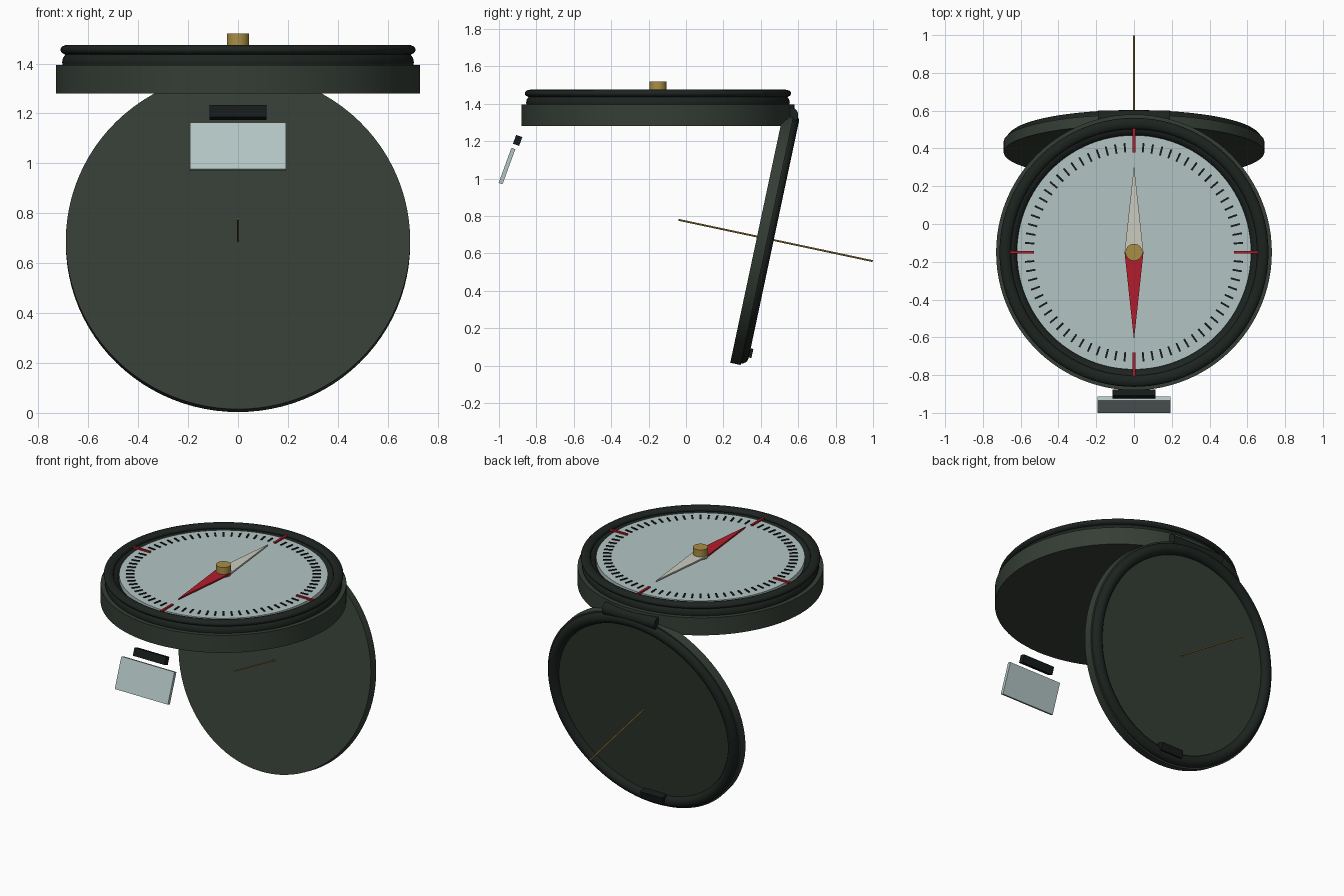
import bpy, bmesh
from math import radians, sin, cos
from mathutils import Matrix, Vector

if "Cube" in bpy.data.objects:
    bpy.data.objects.remove(bpy.data.objects["Cube"])


def mat(name, r, g, b):
    m = bpy.data.materials.new(name)
    m.diffuse_color = (r, g, b, 1)
    m.use_nodes = True
    m.node_tree.nodes["Principled BSDF"].inputs["Base Color"].default_value = m.diffuse_color
    return m


GREEN = mat("olive_green", 0.035, 0.048, 0.036)
DARK = mat("dark_green", 0.012, 0.017, 0.014)
BLACK = mat("black", 0.008, 0.01, 0.01)
GLASS = mat("pale_glass", 0.45, 0.56, 0.55)
RED = mat("red", 0.45, 0.012, 0.025)
WHITE = mat("off_white", 0.6, 0.6, 0.53)
BRASS = mat("brass", 0.4, 0.27, 0.06)

CY = -0.15                                                   # body centre in y
BODY = Matrix.Translation((0, CY, 0))
LID = Matrix.Translation((0, 0.38, 0.69)) @ Matrix.Rotation(radians(-102), 4, 'X')


def finish(name, bm, m, xf=Matrix(), smooth=True):
    bmesh.ops.recalc_face_normals(bm, faces=bm.faces)
    me = bpy.data.meshes.new(name)
    bm.to_mesh(me)
    bm.free()
    ob = bpy.data.objects.new(name, me)
    bpy.context.collection.objects.link(ob)
    me.materials.append(m)
    ob.matrix_world = xf
    if smooth:
        bpy.ops.object.select_all(action='DESELECT')
        ob.select_set(True)
        bpy.context.view_layer.objects.active = ob
        bpy.ops.object.shade_smooth_by_angle(angle=radians(35))
    return ob


def disc(name, r, z0, z1, m, xf, n=96):
    bm = bmesh.new()
    bmesh.ops.create_cone(bm, cap_ends=True, segments=n, radius1=r, radius2=r, depth=z1 - z0,
                          matrix=Matrix.Translation((0, 0, (z0 + z1) / 2)))
    return finish(name, bm, m, xf)


def ring(name, R, r, z, m, xf, rz=None, n=96, k=16):
    rz = rz or r
    bm = bmesh.new()
    rows = []
    for i in range(n):
        a = radians(360 * i / n)
        rows.append([])
        for j in range(k):
            b = radians(360 * j / k)
            d = R + r * cos(b)
            rows[i].append(bm.verts.new((d * cos(a), d * sin(a), z + rz * sin(b))))
    for i in range(n):
        p, q = rows[i], rows[(i + 1) % n]
        for j in range(k):
            bm.faces.new((p[j], q[j], q[(j + 1) % k], p[(j + 1) % k]))
    return finish(name, bm, m, xf)


def add_box(bm, size, xf):
    bmesh.ops.create_cube(bm, size=1, matrix=xf @ Matrix.Diagonal((*size, 1)))


def box(name, size, m, xf):
    bm = bmesh.new()
    add_box(bm, size, Matrix())
    return finish(name, bm, m, xf, False)


# case, bezel and dial
disc("case_body", 0.73, 1.28, 1.395, GREEN, BODY)
ring("bezel_lower_ring", 0.66, 0.045, 1.405, DARK, BODY)
ring("bezel_upper_ring", 0.682, 0.03, 1.455, DARK, BODY, rz=0.02)
disc("dial_face", 0.62, 1.395, 1.455, GLASS, BODY)

# dial graduations: red at the quarters, black elsewhere
minor, major = bmesh.new(), bmesh.new()
for i in range(72):
    rot = Matrix.Rotation(radians(5 * i), 4, 'Z')
    if i % 18 == 0:
        add_box(major, (0.127, 0.014, 0.012), rot @ Matrix.Translation((0.593, 0, 1.458)))
    else:
        add_box(minor, (0.05, 0.01, 0.008), rot @ Matrix.Translation((0.555, 0, 1.456)))
finish("dial_ticks", minor, BLACK, BODY, False)
finish("cardinal_ticks", major, RED, BODY, False)


# needle halves and pivot
def needle(name, tip, m):
    bm = bmesh.new()
    f = bm.faces.new([bm.verts.new(p) for p in
                      ((-0.05, 0, 1.465), (0.05, 0, 1.465), (0, tip, 1.465))])
    g = bmesh.ops.extrude_face_region(bm, geom=[f])["geom"]
    bmesh.ops.translate(bm, vec=Vector((0, 0, 0.01)),
                        verts=[v for v in g if isinstance(v, bmesh.types.BMVert)])
    finish(name, bm, m, BODY, False)


needle("needle_pale_half", 0.46, WHITE)
needle("needle_red_half", -0.465, RED)
disc("needle_pivot", 0.045, 1.455, 1.52, BRASS, BODY, 32)

# hinge barrel
disc("hinge_barrel", 0.04, -0.19, 0.19, DARK,
     Matrix.Translation((0, 0.56, 1.34)) @ Matrix.Rotation(radians(90), 4, 'Y'), 24)

# hanging lid with rim, clasp and sighting wire
disc("lid_plate", 0.69, 0, 0.057, GREEN, LID)
ring("lid_rim", 0.645, 0.036, 0.055, DARK, LID)
box("lid_clasp", (0.16, 0.05, 0.045), BLACK, LID @ Matrix.Translation((0, 0.617, 0.083)))
disc("sighting_wire", 0.005, -0.43, 0.632, BRASS, LID @ Matrix.Translation((0, 0, 0)), 8)

# front latch and tilted mirror flap
TILT = Matrix.Rotation(radians(-20), 4, 'X')
box("front_latch", (0.23, 0.035, 0.05), BLACK, Matrix.Translation((0, -0.9, 1.204)) @ TILT)
box("mirror_flap", (0.385, 0.022, 0.2), GLASS, Matrix.Translation((0, -0.957, 1.067)) @ TILT)
